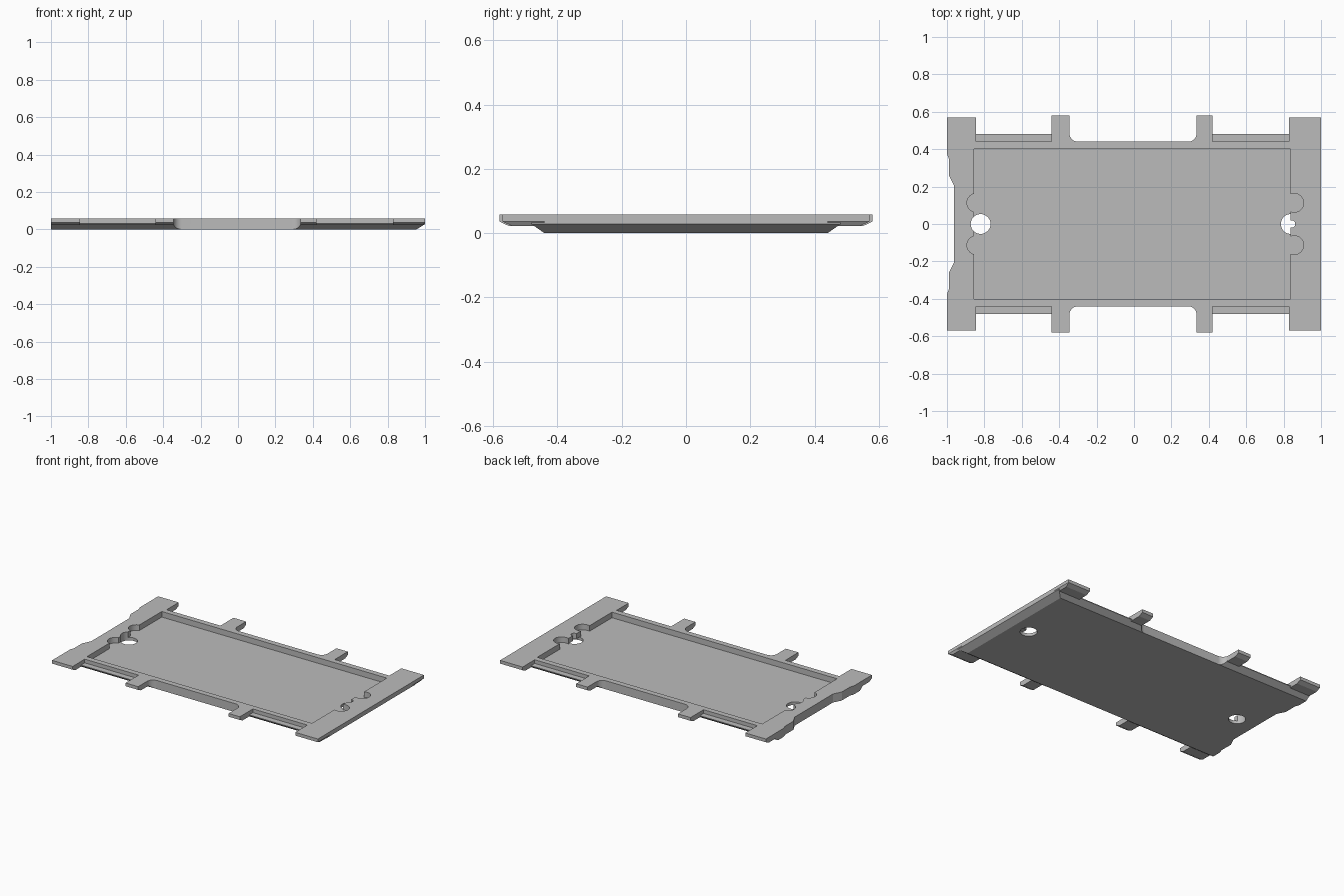
import bpy, bmesh, math

if "Cube" in bpy.data.objects:
    bpy.data.objects.remove(bpy.data.objects["Cube"])

TOP, FLOOR = 0.058, 0.02

grey = bpy.data.materials.new("plain grey")
grey.use_nodes = True
colour = (0.5, 0.5, 0.5, 1)
grey.diffuse_color = colour
grey.node_tree.nodes["Principled BSDF"].inputs["Base Color"].default_value = colour


def loft(name, rings):
    """Solid through stacked rings of (x, y, z) points."""
    bm = bmesh.new()
    rows = [[bm.verts.new(p) for p in ring] for ring in rings]
    n = len(rows[0])
    for a, b in zip(rows, rows[1:]):
        for i in range(n):
            j = (i + 1) % n
            bm.faces.new((a[i], a[j], b[j], b[i]))
    bm.faces.new(rows[0][::-1])
    bm.faces.new(rows[-1])
    bmesh.ops.recalc_face_normals(bm, faces=bm.faces)
    mesh = bpy.data.meshes.new(name)
    bm.to_mesh(mesh)
    bm.free()
    mesh.materials.append(grey)
    obj = bpy.data.objects.new(name, mesh)
    bpy.context.collection.objects.link(obj)
    return obj


def slab(name, layers):
    """Stacked rectangles, each (z, x0, x1, y0, y1)."""
    return loft(name, [[(a, c, z), (b, c, z), (b, d, z), (a, d, z)]
                       for z, a, b, c, d in layers])


def prism(name, outline, z0, z1):
    return loft(name, [[(x, y, z) for x, y in outline] for z in (z0, z1)])


def arc(cx, cy, r, start=0, end=360, steps=32):
    return [(cx + r * math.cos(math.radians(start + (end - start) * i / steps)),
             cy + r * math.sin(math.radians(start + (end - start) * i / steps)))
            for i in range(steps)]


def combine(target, tool, operation):
    mod = target.modifiers.new("combine", "BOOLEAN")
    mod.operation, mod.object, mod.solver = operation, tool, "EXACT"
    bpy.context.view_layer.objects.active = target
    bpy.ops.object.modifier_apply(modifier=mod.name)
    bpy.data.objects.remove(tool)


# Chamfered underside with the low side ledges
tray = slab("tray", [(0, -1, 0.955, -0.44, 0.44),
                     (0.028, -1, 1, -0.48, 0.48),
                     (0.033, -1, 1, -0.48, 0.48)])

# Raised rim and wider middle section
adds = [slab("rim", [(0.03, -1, 1, -0.44, 0.44), (TOP, -1, 1, -0.44, 0.44)]),
        slab("middle", [(0.024, -0.44, 0.42, -0.485, 0.485),
                        (TOP, -0.44, 0.42, -0.485, 0.485)])]


# Crosswise bars forming the corner blocks and the side tabs
def bar(name, x0, x1, reach, end_slope=0):
    return slab(name, [(0.022, x0, x1 - end_slope, 0.03 - reach, reach - 0.03),
                       (0.036, x0, x1, -reach, reach),
                       (TOP, x0, x1, -reach, reach)])


adds += [bar("left_end_bar", 0.83, 1, 0.57, 0.01),
         bar("right_end_bar", -1, -0.845, 0.57),
         bar("left_tabs", 0.335, 0.42, 0.58),
         bar("right_tabs", -0.44, -0.345, 0.58)]
for part in adds:
    combine(tray, part, "UNION")

# Rounded recesses between the side tabs
r = 0.045
cuts = []
for s in (-1, 1):
    outline = (arc(-0.345 + r, 0.44 + r, r, 180, 270, 8) + [(-0.345 + r, 0.44)]
               + arc(0.335 - r, 0.44 + r, r, 270, 360, 8)
               + [(0.335, 0.44 + r), (0.335, 0.7), (-0.345, 0.7)])
    cuts.append(prism("side_recess", [(x, s * y) for x, y in outline], -0.1, 0.2))

# Main pocket and its round side lobes
cuts.append(slab("pocket", [(FLOOR, -0.855, 0.838, -0.402, 0.402),
                            (0.2, -0.855, 0.838, -0.402, 0.402)]))
for y in (-0.113, 0.113):
    for x in (-0.843, 0.857):
        cuts.append(prism("lobe", arc(x, y, 0.05), FLOOR, 0.2))

# Through hole, floor-only hole and small notch
cuts += [prism("right_hole", arc(-0.82, 0, 0.053), -0.1, 0.2),
         prism("left_hole", arc(0.838, 0, 0.053), -0.1, FLOOR + 0.002),
         prism("small_notch", arc(0.842, 0, 0.02), -0.1, 0.2)]

# Stepped notch in the end edge
half = [(-1.1, 0.375), (-1, 0.375), (-0.99, 0.35), (-0.99, 0.26), (-0.962, 0.205)]
cuts.append(prism("end_notch", half + [(x, -y) for x, y in reversed(half)], -0.1, 0.2))

for cutter in cuts:
    combine(tray, cutter, "DIFFERENCE")

# Smooth the round walls, keep the edges sharp
bpy.ops.object.select_all(action="DESELECT")
tray.select_set(True)
bpy.context.view_layer.objects.active = tray
bpy.ops.object.shade_smooth_by_angle(angle=math.radians(25))
